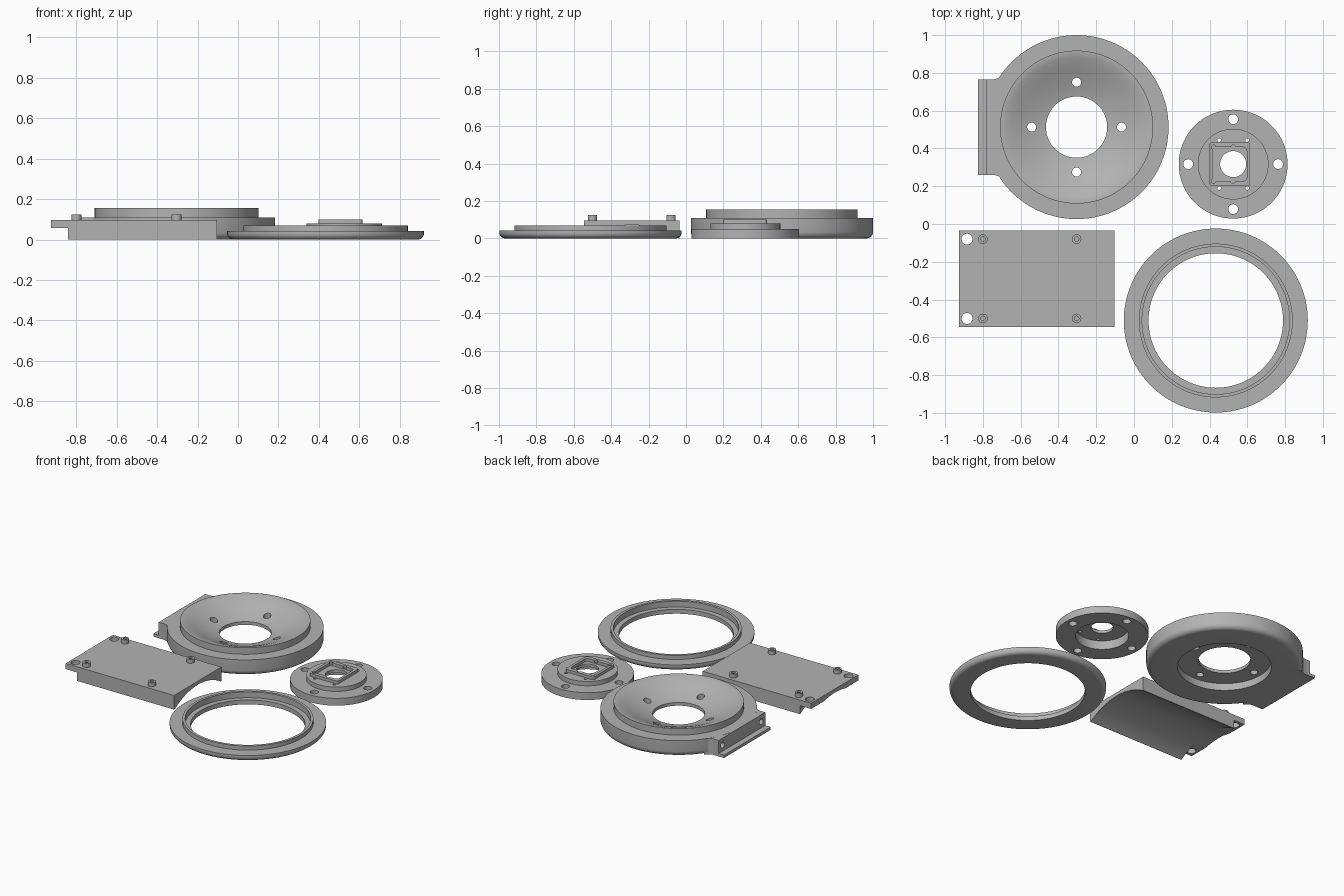
import bpy, bmesh, math
from mathutils import Matrix, Vector

if "Cube" in bpy.data.objects:
    bpy.data.objects.remove(bpy.data.objects["Cube"], do_unlink=True)

grey = bpy.data.materials.new("plain_grey")
grey.use_nodes = True
grey.diffuse_color = (0.45, 0.45, 0.45, 1)
grey.node_tree.nodes["Principled BSDF"].inputs["Base Color"].default_value = (0.45, 0.45, 0.45, 1)


def make(name, bm):
    bmesh.ops.recalc_face_normals(bm, faces=bm.faces)
    mesh = bpy.data.meshes.new(name)
    bm.to_mesh(mesh)
    bm.free()
    mesh.materials.append(grey)
    obj = bpy.data.objects.new(name, mesh)
    bpy.context.collection.objects.link(obj)
    return obj


def lathe(name, profile, cx, cy):
    """Closed (radius, z) profile turned around a vertical axis."""
    bm = bmesh.new()
    vs = [bm.verts.new((r, 0, z)) for r, z in profile]
    es = [bm.edges.new((vs[i - 1], vs[i])) for i in range(len(vs))]
    bmesh.ops.spin(bm, geom=vs + es, cent=(0, 0, 0), axis=(0, 0, 1),
                   angle=math.tau, steps=128, use_duplicate=False)
    bmesh.ops.remove_doubles(bm, verts=bm.verts, dist=1e-4)
    bmesh.ops.translate(bm, verts=bm.verts, vec=(cx, cy, 0))
    return make(name, bm)


def prism(points, z0, z1):
    bm = bmesh.new()
    face = bm.faces.new([bm.verts.new((x, y, z0)) for x, y in points])
    top = bmesh.ops.extrude_face_region(bm, geom=[face])["geom"]
    bmesh.ops.translate(bm, vec=(0, 0, z1 - z0),
                        verts=[v for v in top if isinstance(v, bmesh.types.BMVert)])
    return make("helper", bm)


def box(x0, x1, y0, y1, z0, z1):
    return prism([(x0, y0), (x1, y0), (x1, y1), (x0, y1)], z0, z1)


def rod(x, y, z0, z1, r, n=32):
    bm = bmesh.new()
    bmesh.ops.create_cone(bm, cap_ends=True, segments=n, radius1=r, radius2=r, depth=z1 - z0,
                          matrix=Matrix.Translation((x, y, (z0 + z1) / 2)))
    return make("helper", bm)


def rod_x(x0, x1, y, z, r, n=32):
    bm = bmesh.new()
    turn = Matrix.Translation(((x0 + x1) / 2, y, z)) @ Matrix.Rotation(math.pi / 2, 4, "Y")
    bmesh.ops.create_cone(bm, cap_ends=True, segments=n, radius1=r, radius2=r, depth=x1 - x0, matrix=turn)
    return make("helper", bm)


def combine(obj, op, helpers):
    """Apply a boolean for each helper, then discard the helper."""
    for h in helpers:
        mod = obj.modifiers.new("boolean", "BOOLEAN")
        mod.operation, mod.object, mod.solver = op, h, "EXACT"
        bpy.context.view_layer.update()
        graph = bpy.context.evaluated_depsgraph_get()
        mesh = bpy.data.meshes.new_from_object(obj.evaluated_get(graph))
        obj.modifiers.clear()
        obj.data = mesh
        bpy.data.objects.remove(h, do_unlink=True)


def bolt_holes(cx, cy, dist, r):
    return [rod(cx + dx * dist, cy + dy * dist, -0.1, 0.3, r)
            for dx, dy in ((1, 0), (-1, 0), (0, 1), (0, -1))]


def rounded_bottom(R, r):
    """Quarter-round from the flat underside to the outer wall."""
    return [(R - r + r * math.sin(a), r - r * math.cos(a))
            for a in (i * math.pi / 12 for i in range(7))]


# Bowl-shaped housing with a stepped rim and a recess underneath
DX, DY = -0.304, 0.513
bowl = [(0.395, 0.155), (0.37, 0.148), (0.34, 0.137), (0.30, 0.119), (0.26, 0.102),
        (0.22, 0.087), (0.19, 0.077), (0.162, 0.07)]
housing = lathe("dish_housing", rounded_bottom(0.487, 0.035)
                + [(0.487, 0.11), (0.405, 0.11), (0.405, 0.155)] + bowl
                + [(0.162, 0.048), (0.292, 0.048), (0.292, 0)], DX, DY)

# Side bracket with flared corners, foot lip and two screw holes
half = [(-0.784, 0.253), (-0.74, 0.253), (-0.718, 0.26), (-0.704, 0.272), (-0.695, 0.285), (-0.66, 0.2)]
outline = [(x, DY + y) for x, y in half] + [(x, DY - y) for x, y in reversed(half)]
combine(housing, "UNION", [prism(outline, 0, 0.1095)])
combine(housing, "DIFFERENCE", [box(-0.9, -0.784, DY - 0.25, DY + 0.25, -0.1, 0.3)])
combine(housing, "UNION", [box(-0.825, -0.72, DY - 0.253, DY + 0.253, 0, 0.02)])
combine(housing, "DIFFERENCE", bolt_holes(DX, DY, 0.238, 0.024)
        + [rod_x(-0.9, -0.70, DY + s * 0.21, 0.062, 0.02) for s in (-1, 1)])

# Small stepped mounting flange with a square socket
FX, FY = 0.525, 0.317
flange = lathe("mounting_flange", [(0.165, 0), (0.288, 0), (0.288, 0.05), (0.187, 0.05), (0.187, 0.08),
                                   (0.069, 0.08), (0.069, 0.06), (0.165, 0.06)], FX, FY)


def rounded_rect(cx, cy, hx, hy, r):
    pts = []
    for q, (sx, sy) in enumerate(((1, 1), (-1, 1), (-1, -1), (1, -1))):
        for i in range(5):
            a = (q + i / 4) * math.pi / 2
            pts.append((cx + sx * (hx - r) + r * math.cos(a), cy + sy * (hy - r) + r * math.sin(a)))
    return pts


BX = FX - 0.018
block = prism(rounded_rect(BX, FY, 0.108, 0.116, 0.015), 0.075, 0.1)
combine(block, "DIFFERENCE", [prism(rounded_rect(BX, FY, 0.09, 0.09, 0.02), 0.07, 0.2)])
combine(flange, "UNION", [block])
combine(flange, "DIFFERENCE", bolt_holes(FX, FY, 0.238, 0.026)
        + [rod(FX + sx * 0.074, FY + sy * 0.127, 0.03, 0.2, 0.01, 16) for sx in (-1, 1) for sy in (-1, 1)]
        + [rod(FX + x, FY + sy * 0.09, 0.084, 0.2, 0.012, 16) for x in (-0.104, 0) for sy in (-1, 1)])

# Retaining ring with a raised lip and an inner ledge
lathe("retaining_ring", [(0.356, 0)] + rounded_bottom(0.487, 0.03)
      + [(0.487, 0.042), (0.407, 0.042), (0.407, 0.07), (0.39, 0.07), (0.39, 0.03), (0.356, 0.03)],
      0.433, -0.511)

# Base plate with an overhanging end and an arched underside
PY = -0.29
plate = box(-0.84, -0.103, PY - 0.256, PY + 0.256, 0, 0.097)
plate.name = "base_plate"
combine(plate, "UNION", [box(-0.926, -0.80, PY - 0.256, PY + 0.256, 0.058, 0.097)])
combine(plate, "DIFFERENCE", [rod_x(-1.2, 0.2, PY, -0.398, 0.47, 192)])

# Plate screw holes and hollow standoffs
spots = [(x, PY + s * 0.21) for x in (-0.80, -0.304) for s in (-1, 1)]
combine(plate, "DIFFERENCE", [rod(-0.884, PY + s * 0.21, -0.1, 0.2, 0.029) for s in (-1, 1)])
combine(plate, "UNION", [rod(x, y, 0.08, 0.124, 0.025) for x, y in spots])
combine(plate, "DIFFERENCE", [rod(x, y, 0.085, 0.2, 0.012, 20) for x, y in spots])

# Smooth the round surfaces and keep hard edges
for obj in bpy.context.view_layer.objects:
    obj.select_set(obj.type == "MESH")
bpy.context.view_layer.objects.active = plate
bpy.ops.object.shade_smooth_by_angle(angle=math.radians(30))
